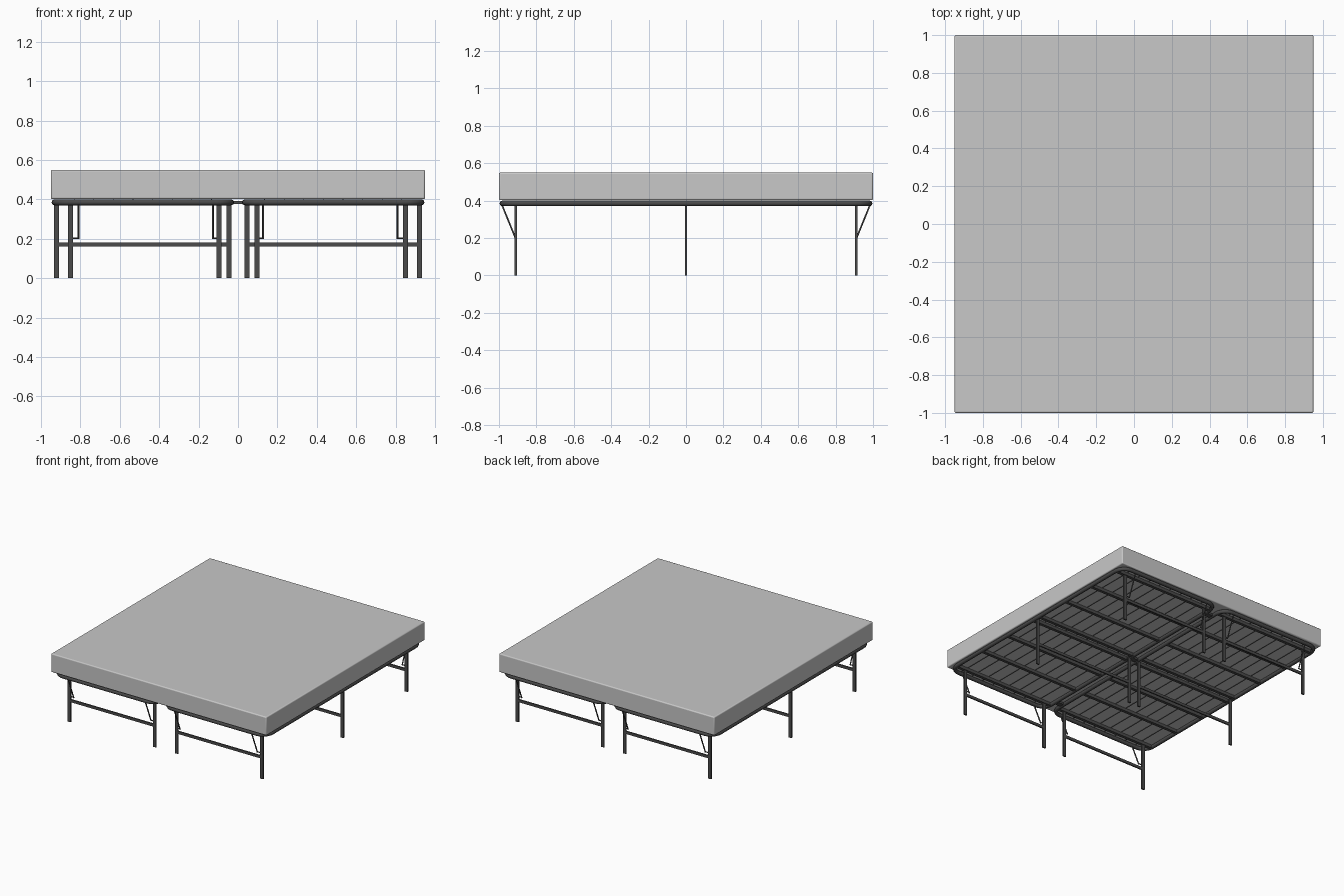
import bpy, math
from mathutils import Vector

if "Cube" in bpy.data.objects:
    bpy.data.objects.remove(bpy.data.objects["Cube"])


def mat(name, v):
    m = bpy.data.materials.new(name)
    m.diffuse_color = (v, v, v, 1)
    m.use_nodes = True
    m.node_tree.nodes["Principled BSDF"].inputs["Base Color"].default_value = m.diffuse_color
    return m


FABRIC = mat("light grey fabric", 0.58)
STEEL = mat("dark grey steel", 0.07)


def box(name, lo, hi, m=STEEL, bevel=0):
    lo, hi = Vector(lo), Vector(hi)
    bpy.ops.mesh.primitive_cube_add(size=1, location=(lo + hi) / 2)
    o = bpy.context.object
    o.name = name
    o.scale = hi - lo
    bpy.ops.object.transform_apply(location=False, rotation=False, scale=True)
    o.data.materials.append(m)
    if bevel:
        b = o.modifiers.new("soft edge", 'BEVEL')
        b.width, b.segments = bevel, 3
        bpy.ops.object.shade_smooth_by_angle()
    return o


def tube(name, pts, r, closed=False, res=1):
    c = bpy.data.curves.new(name, 'CURVE')
    c.dimensions = '3D'
    c.bevel_depth, c.bevel_resolution, c.use_fill_caps = r, res, True
    s = c.splines.new('POLY')
    s.points.add(len(pts) - 1)
    for p, q in zip(s.points, pts):
        p.co = (*q, 1)
    s.use_cyclic_u = closed
    o = bpy.data.objects.new(name, c)
    bpy.context.collection.objects.link(o)
    c.materials.append(STEEL)
    return o


def rounded_rect(x0, x1, y0, y1, r, z):
    pts = []
    corners = [(x1 - r, y1 - r), (x0 + r, y1 - r), (x0 + r, y0 + r), (x1 - r, y0 + r)]
    for k, (cx, cy) in enumerate(corners):
        for i in range(7):
            a = math.pi / 2 * (k + i / 6)
            pts.append((cx + r * math.cos(a), cy + r * math.sin(a), z))
    return pts


# mattress
box("mattress", (-0.95, -1, 0.402), (0.95, 1, 0.55), FABRIC, 0.008)

for s in (-1, 1):
    side = "right" if s > 0 else "left"
    xa, xb = sorted((s * 0.035, s * 0.932))
    # rounded perimeter rail of each half
    tube(side + "_rail", rounded_rect(xa, xb, -0.982, 0.982, 0.08, 0.385), 0.015, True, 2)
    # cross bars
    for y in (-0.91, -0.62, -0.33, -0.035, 0.035, 0.33, 0.62, 0.91):
        box(side + "_cross_bar", (xa, y - 0.012, 0.373), (xb, y + 0.012, 0.397))
    # support wires under the mattress
    for i in range(1, 9):
        x = xa + (xb - xa) * i / 9
        tube(side + "_support_wire", [(x, -0.98, 0.399), (x, 0.98, 0.399)], 0.0025)
    # leg sets: middle pair wide apart, end pairs closer together
    for y, xi, xo in ((-0.91, 0.097, 0.85), (0, 0.046, 0.921), (0.91, 0.097, 0.85)):
        for x in (xi, xo):
            box(side + "_leg", (s * x - 0.013, y - 0.006, 0), (s * x + 0.013, y + 0.006, 0.385))
        a, b = sorted((s * xi, s * xo))
        box(side + "_leg_stretcher", (a, y - 0.005, 0.16), (b, y + 0.005, 0.182))
        if y:
            # diagonal braces with pivot bolts
            e = math.copysign(1, y)
            for x, leg in ((0.128, xi), (0.81, xo)):
                tube(side + "_brace", [(s * x, e * 0.985, 0.38), (s * x, e * 0.912, 0.2)], 0.005)
                tube(side + "_brace_bolt", [(s * x, y, 0.203), (s * leg, y, 0.203)], 0.004)

# clips joining the two halves
for y in (-0.85, 0, 0.85):
    box("joining_clip", (-0.04, y - 0.02, 0.376), (0.04, y + 0.02, 0.392))
